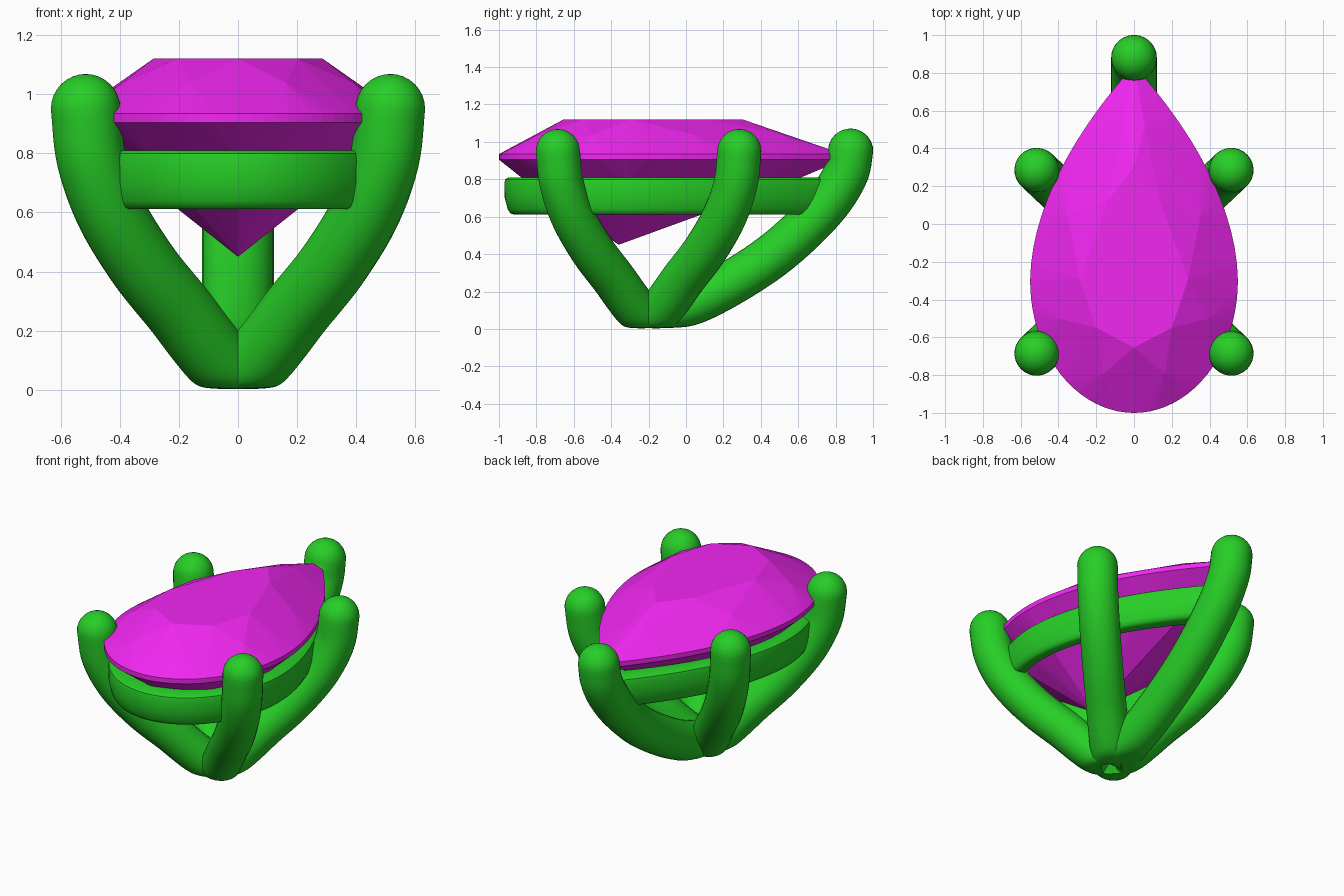
import bpy, bmesh, math
from mathutils import Vector

if "Cube" in bpy.data.objects:
    bpy.data.objects.remove(bpy.data.objects["Cube"])


def material(name, color):
    m = bpy.data.materials.new(name)
    m.diffuse_color = color
    m.use_nodes = True
    m.node_tree.nodes["Principled BSDF"].inputs["Base Color"].default_value = m.diffuse_color
    return m


METAL = material("green_metal", (0.02, 0.62, 0.02, 1))
STONE = material("magenta_stone", (0.88, 0.02, 0.88, 1))


def finish(name, bm, mat, smooth=None):
    bmesh.ops.recalc_face_normals(bm, faces=bm.faces[:])
    me = bpy.data.meshes.new(name)
    bm.to_mesh(me)
    bm.free()
    ob = bpy.data.objects.new(name, me)
    bpy.context.collection.objects.link(ob)
    me.materials.append(mat)
    if smooth:
        bpy.ops.object.select_all(action='DESELECT')
        ob.select_set(True)
        bpy.context.view_layer.objects.active = ob
        bpy.ops.object.shade_smooth_by_angle(angle=math.radians(smooth))
    return ob


def skin(bm, rings, closed=False):
    """Bridge rings of equal vertex count with quads."""
    n = len(rings[0])
    vs = [[bm.verts.new(p) for p in r] for r in rings]
    for i in range(len(vs) if closed else len(vs) - 1):
        a, b = vs[i], vs[(i + 1) % len(vs)]
        for j in range(n):
            k = (j + 1) % n
            bm.faces.new((a[j], a[k], b[k], b[j]))
    if not closed:
        bm.faces.new(vs[0])
        bm.faces.new(vs[-1])


def pear(angle, scale=1.0, cy=-0.28, z=0.0):
    """Point on the pear outline, scaled about (0, cy)."""
    c, s = math.cos(angle), math.sin(angle)
    if s > 0:
        x, y = math.copysign(0.55 * (1 - s ** 1.85), c), -0.3 + 1.14 * s
    else:
        x, y = 0.55 * c, -0.3 + 0.7 * s
    return Vector((x * scale, cy + (y - cy) * scale, z))


def spline(pts, steps=6):
    """Catmull-Rom through 2D points."""
    p = [Vector(q) for q in pts]
    p = [2 * p[0] - p[1]] + p + [2 * p[-1] - p[-2]]
    out = []
    for i in range(1, len(p) - 2):
        a, b, c, d = p[i - 1:i + 3]
        for k in range(steps):
            t = k / steps
            out.append(0.5 * (2 * b + (c - a) * t + (2 * a - 5 * b + 4 * c - d) * t * t
                              + (3 * b - a - 3 * c + d) * t ** 3))
    return out + [p[-2]]


def prong(name, direction, path, radius=0.118, sides=28):
    """Round bar curving up from the base point, with a domed tip."""
    d = Vector((direction[0], direction[1], 0)).normalized()
    side, up, base = d.cross(Vector((0, 0, 1))), Vector((0, 0, 1)), Vector((0, -0.2, 0))
    line = spline(path)
    stations = []
    for i, q in enumerate(line):
        t = (line[min(i + 1, len(line) - 1)] - line[max(i - 1, 0)]).normalized()
        stations.append((q, t, radius))
    end = line[-1]
    stations[-1] = (end, Vector((0, 1)), radius)
    for k in range(1, 9):
        a = math.radians(min(k * 11.25, 88))
        stations.append((end + Vector((0, radius * math.sin(a))), Vector((0, 1)), radius * math.cos(a)))
    rings = []
    for q, t, r in stations:
        nrm = d * -t.y + up * t.x
        ring = []
        for j in range(sides):
            a = math.tau * j / sides
            v = base + d * q.x + up * q.y + (side * math.cos(a) + nrm * math.sin(a)) * r
            # soft flattening of the foot at ground level
            v.z = 0.5 * (v.z + math.sqrt(v.z ** 2 + 0.0009))
            ring.append(v)
        rings.append(ring)
    bm = bmesh.new()
    skin(bm, rings)
    finish(name, bm, METAL, 50)


# Four side prongs and the prong at the point
side_path = [(0, .04), (.06, .09), (.125, .17), (.2, .27), (.32, .42),
             (.43, .6), (.495, .78), (.515, .95)]
side_path = [(x * 1.374, z) for x, z in side_path]
for sx, lr in ((-1, "left"), (1, "right")):
    for sy, fb in ((-1, "front"), (1, "back")):
        prong(f"{fb}_{lr}_prong", (0.515 * sx, 0.485 * sy), side_path)
prong("tip_prong", (0, 1), [(0, .06), (.2, .12), (.45, .25), (.7, .42),
                            (.93, .64), (1.05, .82), (1.08, .95)], 0.121)

# Pear-shaped gallery rail under the stone
section = [(.93, .81), (.953, .8), (.96, .78), (.957, .7), (.935, .64), (.915, .618),
           (.89, .611), (.81, .611), (.79, .63), (.79, .79), (.81, .81)]
bm = bmesh.new()
skin(bm, [[pear(math.tau * i / 96, s, z=z) for i in range(96)] for s, z in section], closed=True)
finish("gallery_rail", bm, METAL, 40)

# Faceted stone: hull of table, crown ring, girdle, pavilion ring and culet
pts = [Vector((0, -0.36, 0.45))]
for i in range(8):
    a = math.tau * i / 8
    h = a + math.tau / 16
    pts += [pear(a, 0.52, z=1.12), pear(h, 0.77, z=1.038), pear(a, 0.75, -0.36, 0.778)]
for i in range(80):
    a = math.tau * i / 80
    pts += [pear(a, z=0.935), pear(a, z=0.905)]
bm = bmesh.new()
for p in pts:
    bm.verts.new(p)
res = bmesh.ops.convex_hull(bm, input=bm.verts[:])
junk = {g for g in res["geom_interior"] + res["geom_unused"] if isinstance(g, bmesh.types.BMVert)}
bmesh.ops.delete(bm, geom=list(junk), context='VERTS')
bmesh.ops.dissolve_limit(bm, angle_limit=math.radians(0.3), verts=bm.verts[:], edges=bm.edges[:])
finish("pear_stone", bm, STONE)
